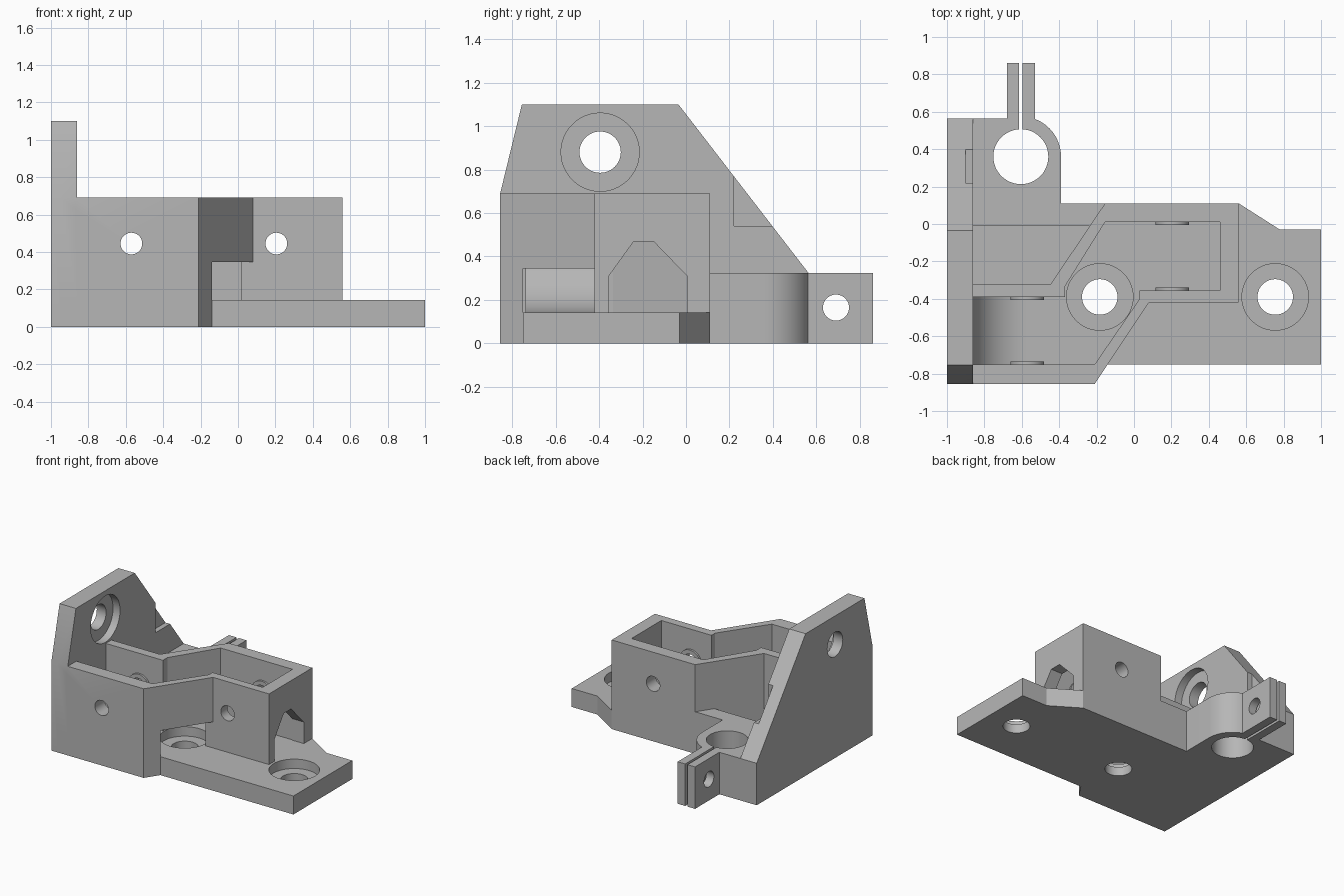
import bpy
import bmesh
from math import cos, sin, radians

cube = bpy.data.objects.get("Cube")
if cube:
    bpy.data.objects.remove(cube, do_unlink=True)

FLOOR, RIM, CLAMP_TOP = 0.143, 0.69, 0.325

grey = bpy.data.materials.new("plain grey")
grey.use_nodes = True
grey.diffuse_color = (0.47, 0.47, 0.47, 1)
grey.node_tree.nodes["Principled BSDF"].inputs["Base Color"].default_value = (0.47, 0.47, 0.47, 1)


def arc(cx, cy, r, start=0, end=360, steps=48):
    count = steps if end - start == 360 else steps + 1
    angles = [radians(start + (end - start) * i / steps) for i in range(count)]
    return [(cx + r * cos(a), cy + r * sin(a)) for a in angles]


def box(a0, b0, a1, b1):
    return [(a0, b0), (a1, b0), (a1, b1), (a0, b1)]


def prism(name, axis, profile, low, high):
    """Extrude a closed profile along one axis."""
    place = {"x": lambda a, b, t: (t, a, b),
             "y": lambda a, b, t: (a, t, b),
             "z": lambda a, b, t: (a, b, t)}[axis]
    bm = bmesh.new()
    ends = [[bm.verts.new(place(a, b, t)) for a, b in profile] for t in (low, high)]
    for ring in ends:
        bm.faces.new(ring)
    n = len(profile)
    for i in range(n):
        j = (i + 1) % n
        bm.faces.new((ends[0][i], ends[0][j], ends[1][j], ends[1][i]))
    bmesh.ops.recalc_face_normals(bm, faces=bm.faces)
    mesh = bpy.data.meshes.new(name)
    bm.to_mesh(mesh)
    bm.free()
    mesh.materials.append(grey)
    obj = bpy.data.objects.new(name, mesh)
    bpy.context.collection.objects.link(obj)
    return obj


def combine(target, tool, operation):
    mod = target.modifiers.new("join", "BOOLEAN")
    mod.operation, mod.solver, mod.object = operation, "EXACT", tool
    graph = bpy.context.evaluated_depsgraph_get()
    result = bpy.data.meshes.new_from_object(target.evaluated_get(graph))
    target.modifiers.clear()
    target.data = result
    bpy.data.objects.remove(tool, do_unlink=True)


def add(*args):
    combine(bracket, prism("addition", *args), "UNION")


def cut(*args):
    combine(bracket, prism("cutter", *args), "DIFFERENCE")


# Base plate
bracket = prism("mounting_bracket", "z", [
    (-0.95, -0.855), (-0.21, -0.855), (-0.14, -0.75), (1, -0.75), (1, -0.03),
    (0.78, -0.03), (0.56, 0.11), (-0.95, 0.11)], 0, FLOOR)

# Cranked housing, hollowed down to the floor
add("z", [(-0.95, -0.855), (-0.21, -0.855), (0.08, -0.42), (0.56, -0.42),
          (0.56, 0.11), (-0.155, 0.11), (-0.445, -0.32), (-0.95, -0.32)], 0.07, RIM)
cut("z", [(-0.86, -0.75), (-0.21, -0.75), (0.03, -0.40), (0.03, -0.355),
          (0.46, -0.355), (0.46, 0.01), (-0.155, 0.01), (-0.37, -0.335),
          (-0.37, -0.39), (-0.86, -0.39)], FLOOR, 1)

# Upright side plate
add("x", [(-0.855, 0), (-0.855, RIM), (-0.755, 1.10), (-0.035, 1.10),
          (0.563, CLAMP_TOP), (0.563, 0)], -1, -0.86)

# Rod clamp with two ears
add("z", [(-0.95, -0.01), (-0.2, -0.01), (-0.12, 0.11), (-0.39, 0.11)]
    + arc(-0.605, 0.36, 0.215, 0, 69.6, 16)
    + [(-0.53, 0.86), (-0.68, 0.86), (-0.68, 0.563), (-0.95, 0.563)], 0, CLAMP_TOP)
cut("z", arc(-0.605, 0.36, 0.147), -0.1, 0.5)
cut("z", box(-0.615, 0.45, -0.595, 0.95), -0.1, 0.5)
cut("x", arc(0.69, 0.165, 0.06), -0.8, -0.4)

# Rounded end of the wheel chamber
add("y", [(-0.9, 0.1), (-0.57, 0.1)] + arc(-0.57, 0.445, 0.302, 180, 270, 20)[::-1][:-1]
    + [(-0.87, 0.445), (-0.9, 0.445)], -0.80, -0.36)

# Axle bosses and axle holes through both chambers
for x, spans in ((-0.57, ((-0.78, -0.735), (-0.405, -0.36))),
                 (0.205, ((-0.38, -0.34), (-0.005, 0.05)))):
    for low, high in spans:
        add("y", arc(x, 0.445, 0.09), low, high)
    cut("y", arc(x, 0.445, 0.058), -1, 0.3)

# Openings under the slanted wall and in the end wall
cut("z", box(-0.2, -0.75, 0.12, -0.42), FLOOR, 0.345)
cut("x", [(-0.355, FLOOR), (0.005, FLOOR), (0.005, 0.31), (-0.15, 0.47),
          (-0.24, 0.47), (-0.355, 0.31)], 0.40, 0.6)

# Counterbored screw holes in the base and the upright
for x in (-0.183, 0.755):
    cut("z", arc(x, -0.39, 0.178), 0.07, 0.15)
    cut("z", arc(x, -0.39, 0.095), -0.1, 0.12)
cut("x", arc(-0.395, 0.88, 0.18), -0.92, -0.8)
cut("x", arc(-0.395, 0.88, 0.095), -1.1, -0.88)

# Relief notch on the sloping edge of the upright
cut("x", box(0.22, 0.54, 0.5, 0.9), -0.9, -0.8)

bpy.ops.object.select_all(action="DESELECT")
bracket.select_set(True)
bpy.context.view_layer.objects.active = bracket
bpy.ops.object.shade_smooth_by_angle(angle=radians(30))
